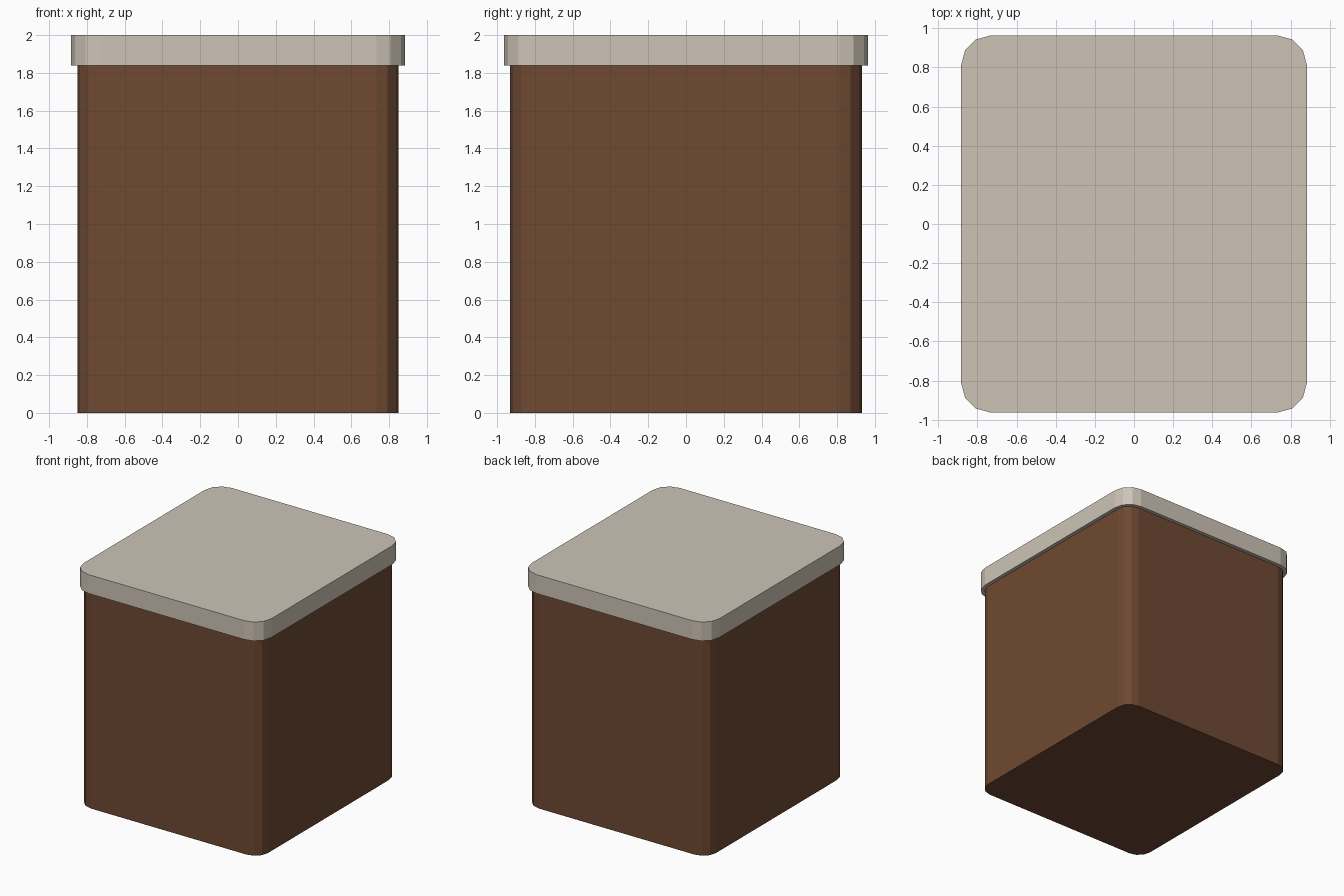
import bpy
import bmesh
import math

if "Cube" in bpy.data.objects:
    bpy.data.objects.remove(bpy.data.objects["Cube"])


def make_material(name, color):
    mat = bpy.data.materials.new(name)
    mat.diffuse_color = (*color, 1.0)
    mat.use_nodes = True
    mat.node_tree.nodes["Principled BSDF"].inputs["Base Color"].default_value = mat.diffuse_color
    return mat


def rounded_outline(half_x, half_y, radius, segments=3):
    """Counter-clockwise rounded rectangle with faceted corners."""
    points = []
    for corner, (sx, sy) in enumerate([(1, 1), (-1, 1), (-1, -1), (1, -1)]):
        for i in range(segments + 1):
            a = math.radians(90) * (corner + i / segments)
            points.append((sx * (half_x - radius) + radius * math.cos(a),
                           sy * (half_y - radius) + radius * math.sin(a)))
    return points


def rounded_block(name, half_x, half_y, radius, z0, z1, mat):
    """Extrude the rounded outline from z0 to z1 as a closed solid."""
    bm = bmesh.new()
    outline = rounded_outline(half_x, half_y, radius)
    base = bm.faces.new([bm.verts.new((x, y, z0)) for x, y in outline])
    result = bmesh.ops.extrude_face_region(bm, geom=[base], use_keep_orig=True)
    top = [v for v in result["geom"] if isinstance(v, bmesh.types.BMVert)]
    bmesh.ops.translate(bm, verts=top, vec=(0, 0, z1 - z0))
    bmesh.ops.recalc_face_normals(bm, faces=bm.faces[:])
    mesh = bpy.data.meshes.new(name)
    bm.to_mesh(mesh)
    bm.free()
    mesh.materials.append(mat)
    obj = bpy.data.objects.new(name, mesh)
    bpy.context.collection.objects.link(obj)
    return obj


brown = make_material("warm_brown", (0.156, 0.067, 0.032))
stone = make_material("pale_stone", (0.61, 0.55, 0.47))

INSET = 0.032      # body sits this far inside the lid edge
LID_BOTTOM = 1.84

# Container body
rounded_block("container_body", 0.883 - INSET, 0.963 - INSET, 0.15 - INSET,
              0.0, LID_BOTTOM, brown)
# Overhanging lid
rounded_block("lid", 0.883, 0.963, 0.15, LID_BOTTOM, 2.0, stone)
